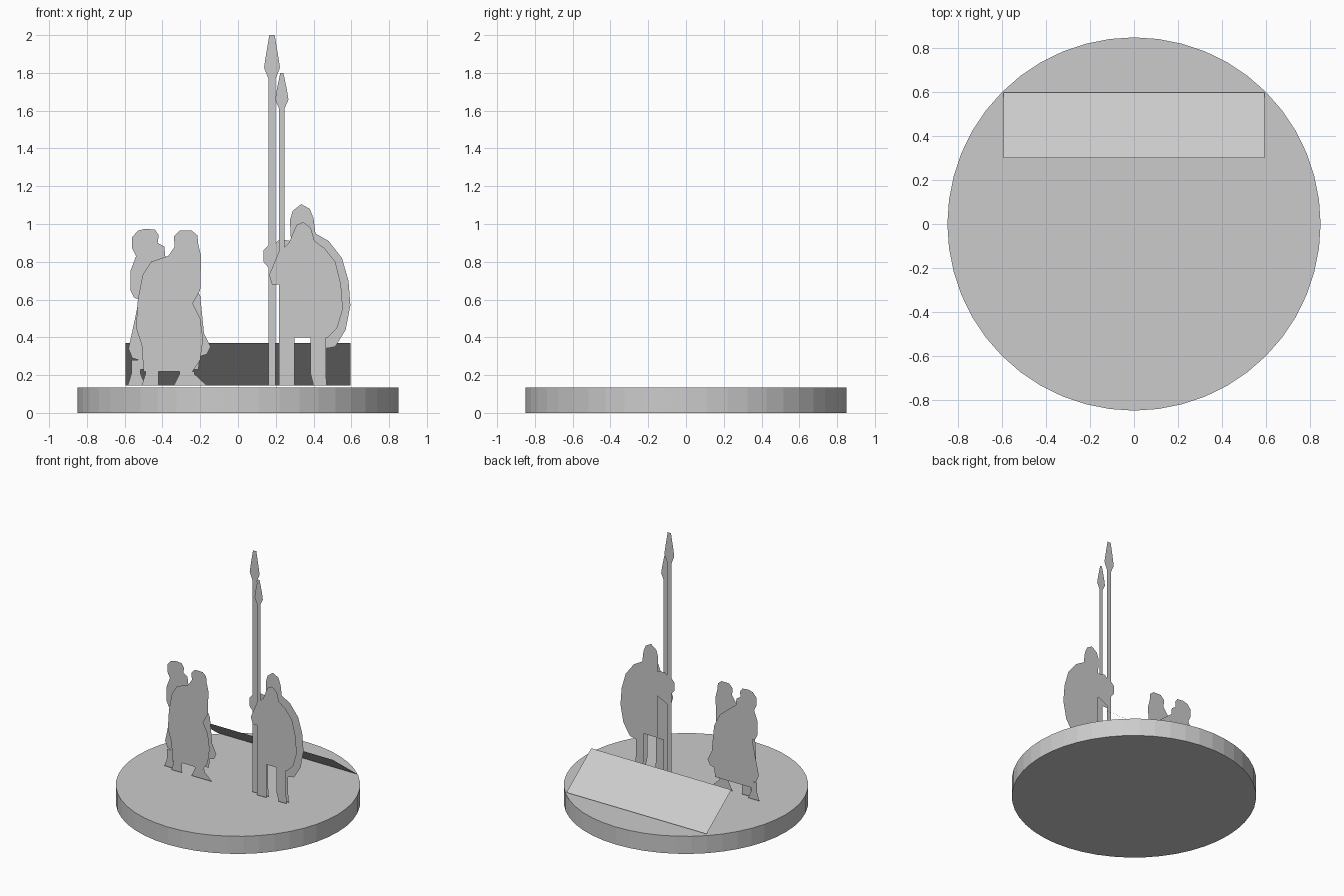
import bpy
import bmesh
from mathutils import Vector

FAR = -0.055      # depth of the rear row of cut-outs
NEAR = -0.08      # depth of the front row of cut-outs
GROUND = 0.145    # level on which the cut-outs stand

old = bpy.data.objects.get("Cube")
if old:
    bpy.data.objects.remove(old, do_unlink=True)

grey = bpy.data.materials.new("plain_grey")
grey.use_nodes = True
colour = (0.6, 0.6, 0.6, 1)
grey.diffuse_color = colour
grey.node_tree.nodes["Principled BSDF"].inputs["Base Color"].default_value = colour


def add_object(name, bm):
    mesh = bpy.data.meshes.new(name)
    bm.to_mesh(mesh)
    bm.free()
    mesh.materials.append(grey)
    obj = bpy.data.objects.new(name, mesh)
    bpy.context.scene.collection.objects.link(obj)
    return obj


def flat_shape(name, corners):
    """A single flat sheet through the given corners."""
    bm = bmesh.new()
    bm.faces.new([bm.verts.new(Vector(c)) for c in corners])
    return add_object(name, bm)


def cutout(name, depth, outline):
    """An upright sheet facing the front, listed counter-clockwise."""
    area = sum(a[0] * b[1] - b[0] * a[1]
               for a, b in zip(outline, outline[1:] + outline[:1]))
    if area < 0:
        outline = outline[::-1]
    return flat_shape(name, [(x, depth, z) for x, z in outline])


def spear(name, depth, x, tip, head_length, half_head, half_shaft, half_tip):
    """A symmetric spear: tip, widest point of the head, neck, shaft."""
    half = [(half_shaft, GROUND),
            (half_shaft, tip - head_length),
            (half_head, tip - head_length * 0.75),
            (half_head * 0.8, tip - head_length * 0.5),
            (half_tip, tip)]
    right = [(x + w, z) for w, z in half]
    left = [(x - w, z) for w, z in reversed(half)]
    return cutout(name, depth, right + left)


def leg(name, depth, x, width, top, toe_left, toe_right):
    """A leg with a foot that reaches out to the toes."""
    ankle = GROUND + 0.06
    left, right = x - width / 2, x + width / 2
    return cutout(name, depth, [
        (left, top), (left, ankle), (x - toe_left, GROUND),
        (x + toe_right, GROUND), (right, ankle), (right, top)])


# Round base
bm = bmesh.new()
bmesh.ops.create_cone(bm, cap_ends=True, segments=48,
                      radius1=0.85, radius2=0.85, depth=0.135)
bmesh.ops.translate(bm, verts=bm.verts, vec=(0, 0, 0.135 / 2))
add_object("round_base", bm)

# Sloping panel behind the figures
flat_shape("sloping_panel", [(-0.595, 0.3, 0.37), (0.595, 0.3, 0.37),
                             (0.595, 0.6, GROUND), (-0.595, 0.6, GROUND)])

# Rear guard: spear, arm, helmet with body and shield, legs
spear("rear_spear", FAR, 0.18, 2.0, 0.23, 0.042, 0.019, 0.014)
cutout("rear_guard_arm", FAR, [
    (0.28, 0.91), (0.22, 0.92), (0.19, 0.89), (0.165, 0.89), (0.135, 0.86),
    (0.135, 0.80), (0.16, 0.77), (0.17, 0.70), (0.20, 0.68), (0.28, 0.72)])
cutout("rear_guard_body", FAR, [
    (0.28, 0.92), (0.275, 1.02), (0.29, 1.07), (0.335, 1.105), (0.38, 1.08),
    (0.40, 1.03), (0.41, 0.95), (0.48, 0.91), (0.55, 0.82), (0.585, 0.70),
    (0.595, 0.57), (0.57, 0.44), (0.515, 0.35), (0.46, 0.34),
    (0.44, 0.40), (0.28, 0.40)])
leg("rear_guard_right_leg", FAR, 0.26, 0.07, 0.40, 0.03, 0.04)
leg("rear_guard_left_leg", FAR, 0.43, 0.07, 0.40, 0.02, 0.04)

# Front guard: same parts, a little smaller
spear("front_spear", NEAR, 0.232, 1.8, 0.19, 0.035, 0.014, 0.008)
cutout("front_guard_body", NEAR, [
    (0.29, 0.95), (0.31, 0.995), (0.345, 1.01), (0.385, 0.98), (0.405, 0.91),
    (0.46, 0.87), (0.515, 0.80), (0.545, 0.68), (0.555, 0.55), (0.525, 0.45),
    (0.475, 0.40), (0.245, 0.40), (0.24, 0.68), (0.18, 0.68), (0.165, 0.73),
    (0.215, 0.85), (0.27, 0.90)])
leg("front_guard_right_leg", NEAR, 0.265, 0.07, 0.40, 0.045, 0.035)
leg("front_guard_left_leg", NEAR, 0.425, 0.08, 0.40, 0.025, 0.045)

# Rear robed figure
cutout("rear_robed_head", FAR, [
    (-0.54, 0.83), (-0.56, 0.87), (-0.56, 0.93), (-0.53, 0.965),
    (-0.49, 0.975), (-0.44, 0.97), (-0.42, 0.94), (-0.425, 0.90),
    (-0.39, 0.88), (-0.385, 0.83)])
cutout("rear_robed_body", FAR, [
    (-0.385, 0.83), (-0.54, 0.83), (-0.57, 0.75), (-0.57, 0.65),
    (-0.55, 0.61), (-0.525, 0.60), (-0.545, 0.50), (-0.58, 0.34),
    (-0.56, 0.29), (-0.525, 0.28), (-0.52, 0.23), (-0.21, 0.23),
    (-0.20, 0.30), (-0.165, 0.31), (-0.145, 0.35), (-0.18, 0.42),
    (-0.20, 0.62), (-0.25, 0.72)])
leg("rear_robed_right_leg", FAR, -0.54, 0.05, 0.28, 0.045, 0.05)

# Front robed figure
cutout("front_robed_head", NEAR, [
    (-0.37, 0.83), (-0.335, 0.88), (-0.34, 0.935), (-0.31, 0.965),
    (-0.245, 0.965), (-0.215, 0.94), (-0.21, 0.89), (-0.195, 0.83)])
cutout("front_robed_body", NEAR, [
    (-0.195, 0.83), (-0.37, 0.83), (-0.46, 0.80), (-0.505, 0.73),
    (-0.53, 0.60), (-0.54, 0.45), (-0.51, 0.36), (-0.50, 0.22),
    (-0.24, 0.22), (-0.20, 0.28), (-0.185, 0.39), (-0.20, 0.50),
    (-0.24, 0.58), (-0.20, 0.65)])
leg("front_robed_right_leg", NEAR, -0.455, 0.07, 0.22, 0.055, 0.035)
leg("front_robed_left_leg", NEAR, -0.27, 0.08, 0.22, 0.07, 0.105)
